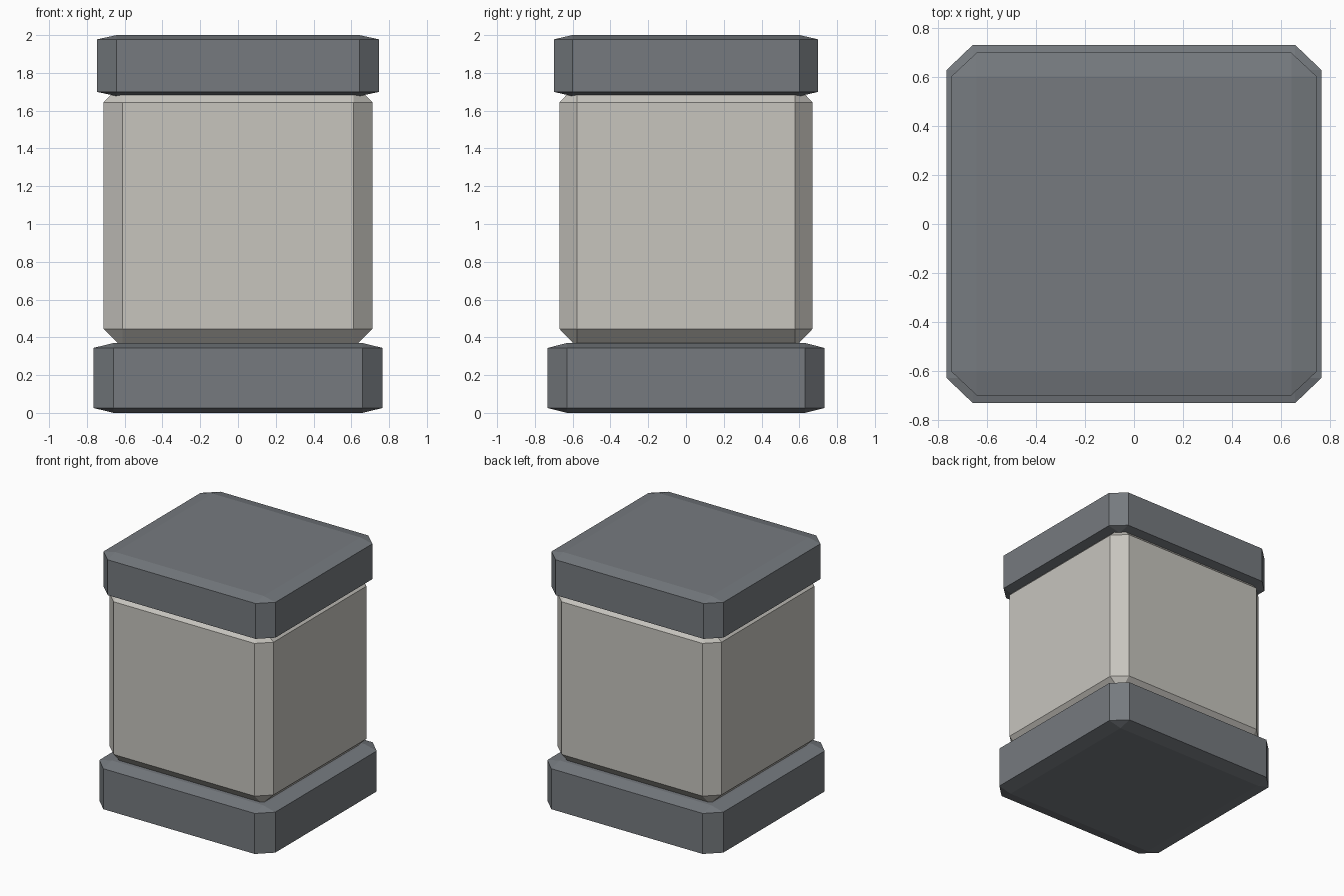
import bpy, bmesh
from mathutils import Matrix, Vector

default = bpy.data.objects.get("Cube")
if default:
    bpy.data.objects.remove(default, do_unlink=True)


def make_material(name, color):
    mat = bpy.data.materials.new(name)
    mat.use_nodes = True
    mat.diffuse_color = (*color, 1)
    bsdf = mat.node_tree.nodes["Principled BSDF"]
    bsdf.inputs["Base Color"].default_value = (*color, 1)
    bsdf.inputs["Roughness"].default_value = 0.8
    return mat


def chamfered_block(name, width, depth, bottom, top, mat):
    """Unit cube with chamfered edges, stretched to its final size."""
    bm = bmesh.new()
    bmesh.ops.create_cube(bm, size=1)
    bmesh.ops.bevel(bm, geom=bm.edges[:], offset=0.07, offset_type='OFFSET',
                    segments=1, profile=0.5, affect='EDGES')
    bmesh.ops.transform(bm, verts=bm.verts,
                        matrix=Matrix.Diagonal((width, depth, top - bottom, 1)))
    bmesh.ops.translate(bm, verts=bm.verts, vec=Vector((0, 0, (top + bottom) / 2)))
    bmesh.ops.recalc_face_normals(bm, faces=bm.faces)
    mesh = bpy.data.meshes.new(name)
    bm.to_mesh(mesh)
    bm.free()
    mesh.materials.append(mat)
    obj = bpy.data.objects.new(name, mesh)
    bpy.context.collection.objects.link(obj)
    return obj


slate = make_material("slate grey", (0.18, 0.195, 0.212))
stone = make_material("pale stone", (0.57, 0.555, 0.515))

# Foot slab, pillar body and top slab; the body sinks into both slabs
chamfered_block("base_slab", 1.53, 1.464, 0, 0.37, slate)
chamfered_block("pillar_body", 1.424, 1.34, 0.347, 1.742, stone)
chamfered_block("top_slab", 1.494, 1.4, 1.677, 2, slate)
